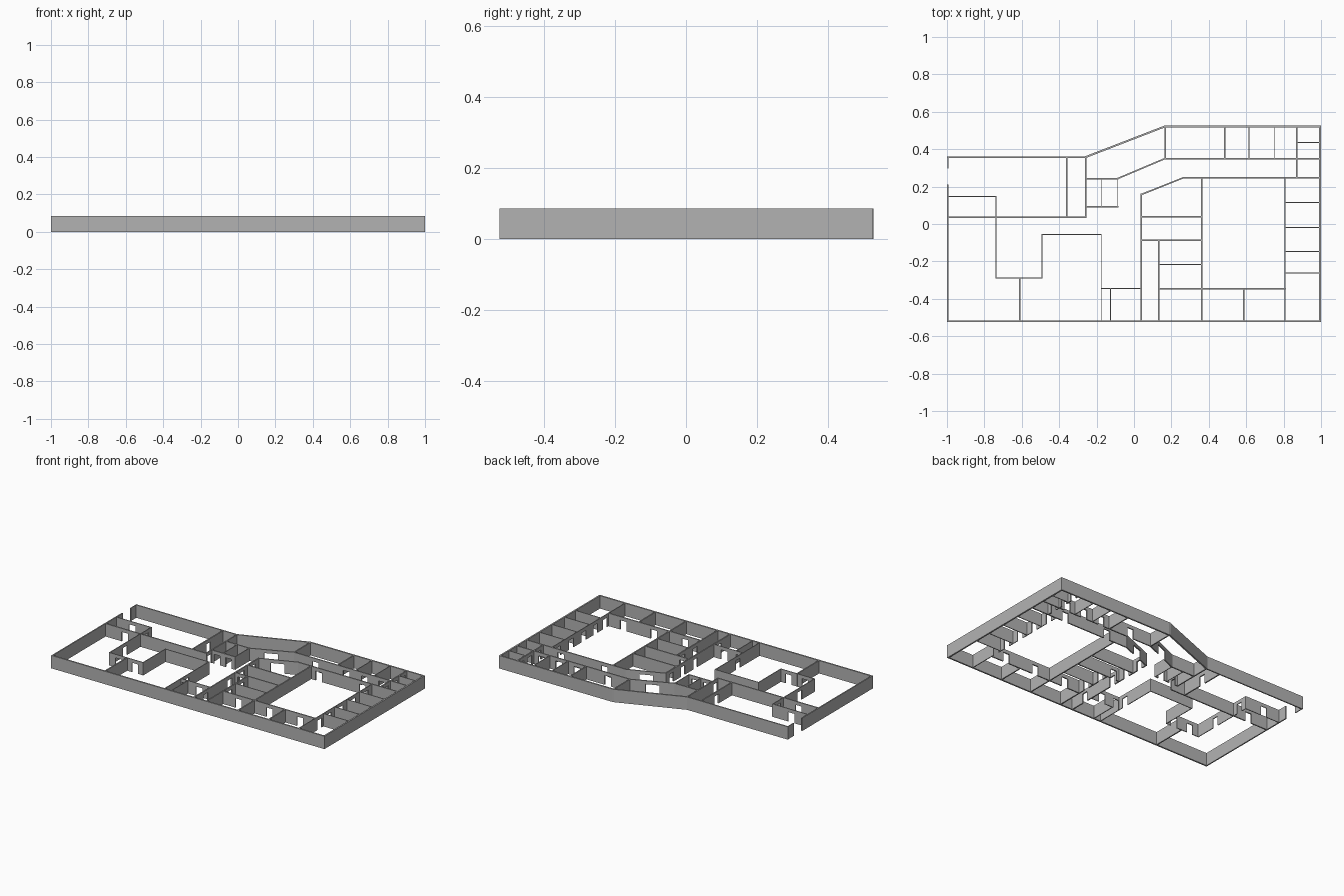
import bpy
import bmesh
from mathutils import Vector

cube = bpy.data.objects.get("Cube")
if cube:
    bpy.data.objects.remove(cube)

# One plain plaster colour
plaster = bpy.data.materials.new("grey_plaster")
plaster.use_nodes = True
grey = (0.45, 0.45, 0.45, 1)
plaster.diffuse_color = grey
plaster.node_tree.nodes["Principled BSDF"].inputs["Base Color"].default_value = grey

HEIGHT, DOOR_HEIGHT, DOOR_WIDTH = 0.085, 0.062, 0.045
OUTER, INNER, THIN = 0.01, 0.008, 0.005


def wall(name, start, end, thickness=INNER, doors=(), width=DOOR_WIDTH):
    """Upright wall from start to end; doors are distances along it."""
    start, end = Vector(start), Vector(end)
    along = (end - start).normalized()
    side = Vector((-along.y, along.x)) * thickness / 2
    length = (end - start).length
    reach = thickness / 2
    outline = [(-reach, 0)]
    for d in sorted(doors):
        left, right = d - width / 2, d + width / 2
        outline += [(left, 0), (left, DOOR_HEIGHT), (right, DOOR_HEIGHT), (right, 0)]
    outline += [(length + reach, 0), (length + reach, HEIGHT), (-reach, HEIGHT)]

    bm = bmesh.new()
    verts = []
    for s, z in outline:
        p = start + along * s - side
        verts.append(bm.verts.new((p.x, p.y, z)))
    face = bm.faces.new(verts)
    grown = bmesh.ops.extrude_face_region(bm, geom=[face])["geom"]
    moved = [g for g in grown if isinstance(g, bmesh.types.BMVert)]
    bmesh.ops.translate(bm, verts=moved, vec=(side * 2).to_3d())
    bmesh.ops.recalc_face_normals(bm, faces=bm.faces)
    mesh = bpy.data.meshes.new(name)
    bm.to_mesh(mesh)
    bm.free()
    mesh.materials.append(plaster)
    obj = bpy.data.objects.new(name, mesh)
    bpy.context.collection.objects.link(obj)


def across(name, y, x_from, x_to, thickness=INNER, doors=()):
    wall(name, (x_from, y), (x_to, y), thickness, [x - x_from for x in doors])


def deep(name, x, y_from, y_to, thickness=INNER, doors=()):
    wall(name, (x, y_from), (x, y_to), thickness, [y - y_from for y in doors])


def middles(stops):
    return [(a + b) / 2 for a, b in zip(stops, stops[1:])]


# Main grid lines of the plan
west, east, south, north = -0.995, 0.995, -0.52, 0.522
wing_north, wing_south, wing_east = 0.358, 0.035, -0.258
core_west, core_east, core_north = 0.04, 0.362, 0.158
row_south, row_north, hall_north = -0.345, 0.35, 0.248
bend_west, bend_east, hall_bend = -0.087, 0.166, 0.266
side_west, store_west = 0.808, 0.87

# Outer shell with an open entrance on the west side
across("front_outer_wall", south, west, east, OUTER)
deep("east_outer_wall", east, south, north, OUTER)
across("back_outer_wall", north, bend_east, east, OUTER)
wall("slanted_outer_wall", (wing_east, wing_north), (bend_east, north), OUTER)
across("wing_back_wall", wing_north, west, wing_east, INNER)
deep("west_wall", west, south, 0.208, INNER)
deep("west_entrance_pier", west, 0.3, wing_north, THIN)

# West wing
across("wing_inner_wall", wing_south, west, wing_east, INNER, [-0.85])
deep("wing_cross_wall", -0.36, wing_south, wing_north, INNER, [0.2])
deep("wing_east_wall", wing_east, wing_south, wing_north, INNER, [0.065])

# Stepped partition of the west rooms
step_a, step_b, step_c = -0.738, -0.492, -0.175
step_low, step_high, lobby = -0.289, -0.056, 0.147
across("lobby_wall", lobby, west, step_a, THIN, [-0.875])
deep("step_wall_west", step_a, step_low, lobby, THIN, [-0.13, 0.09])
across("step_wall_low", step_low, step_a, step_b, THIN, [-0.67, -0.55])
deep("step_wall_middle", step_b, step_low, step_high, THIN)
across("step_wall_high", step_high, step_b, step_c, THIN)
deep("step_wall_east", step_c, south, step_high, THIN, [-0.29])
deep("west_room_divider", -0.61, south, step_low)

# Small paired cabins by the bend
cabin_south, cabin_north = 0.093, 0.243
cabins = [wing_east, step_c, bend_west]
across("cabin_back_wall", cabin_north, wing_east, bend_west)
across("cabin_front_wall", cabin_south, wing_east, bend_west, INNER, middles(cabins))
for x in cabins[1:]:
    deep("cabin_divider", x, cabin_south, cabin_north, THIN)

# Slanted corridor with wide openings
wall("corridor_slanted_wall", (bend_west, cabin_north), (bend_east, row_north),
     INNER, [0.134], 0.085)
wall("hall_slanted_wall", (core_west, core_north), (hall_bend, hall_north),
     INNER, [0.117], 0.085)

# Back row of rooms
row = [bend_east, 0.484, 0.616, 0.75, store_west]
across("back_row_wall", row_north, bend_east, east, INNER, middles(row))
for x in row[:-1]:
    deep("back_row_divider", x, row_north, north, THIN if x > 0.5 else INNER)
deep("store_wall", store_west, hall_north, north, INNER, [0.3, 0.395, 0.48])
across("store_divider", 0.435, store_west, east, THIN)
across("hall_back_wall", hall_north, hall_bend, east, INNER, [0.42, 0.74])

# Central core
passage = 0.132
core = [row_south, -0.216, -0.088, wing_south, core_north]
deep("core_west_wall", core_west, south, core_north, INNER, [-0.4, -0.15, -0.02, 0.1])
deep("core_east_wall", core_east, south, hall_north)
deep("core_passage_wall", passage, south, core[2], INNER, middles(core[:3]))
across("core_divider_north", 0.04, core_west, core_east)
across("core_divider_middle", core[2], core_west, core_east, INNER, [0.085])
across("core_divider_south", core[1], passage, core_east, THIN)

# Front row of rooms
front = [passage, core_east, 0.587, side_west]
across("front_row_wall", row_south, passage, side_west, INNER, middles(front))
deep("front_row_divider", front[2], south, row_south)
across("lobby_front_wall", row_south, step_c, core_west, THIN, [-0.145, -0.04])
deep("closet_wall", -0.125, south, row_south, THIN)

# East side rooms
sides = [row_south, -0.262, -0.147, -0.018, 0.115, hall_north]
deep("side_row_wall", side_west, south, hall_north, THIN, middles(sides))
for y in sides[1:-1]:
    across("side_row_divider", y, side_west, east, THIN)
